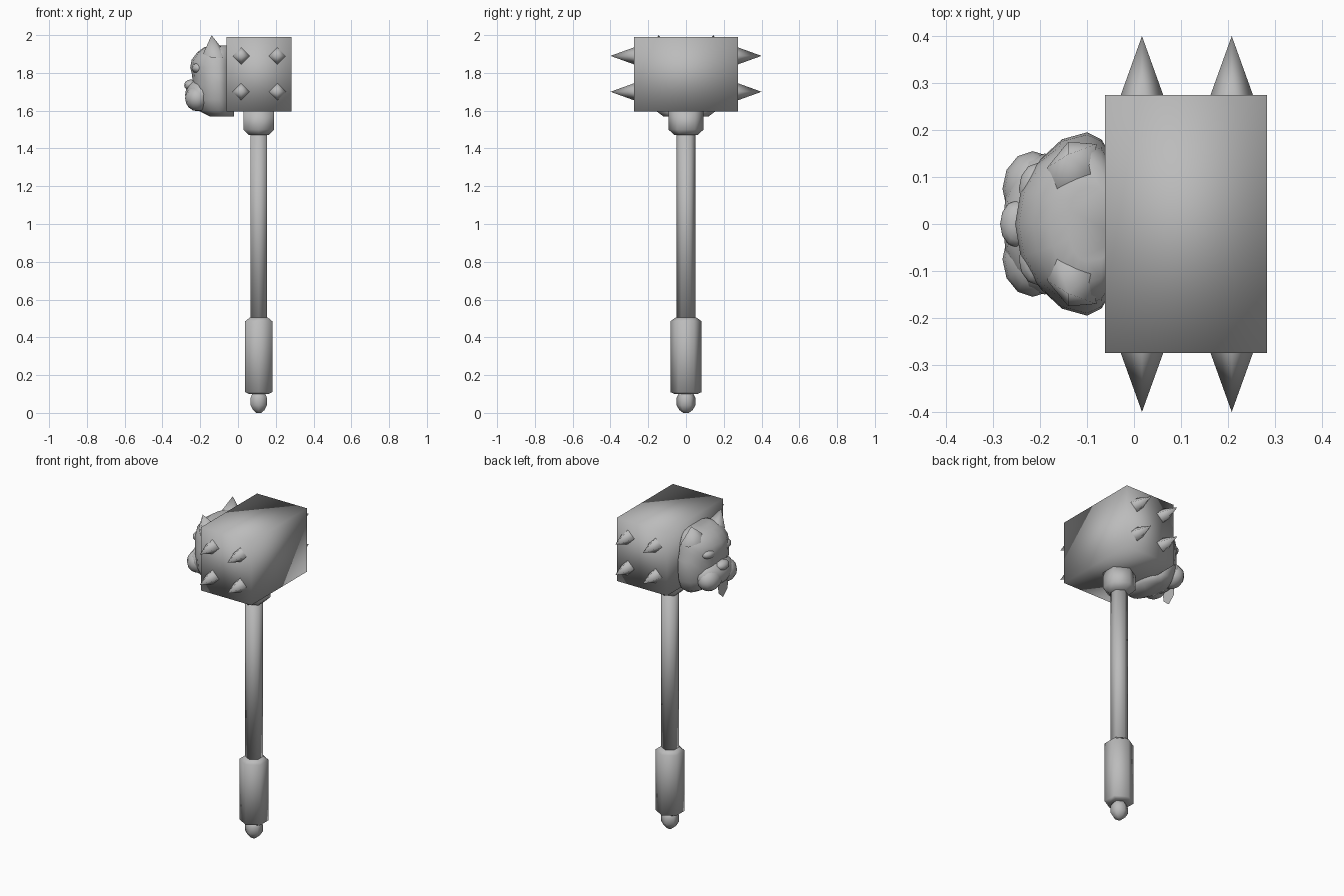
import bpy, bmesh, math
from mathutils import Vector

cube = bpy.data.objects.get("Cube")
if cube:
    bpy.data.objects.remove(cube, do_unlink=True)

grey = bpy.data.materials.new("plain_grey")
grey.use_nodes = True
GREY = (0.5, 0.5, 0.5, 1)
grey.diffuse_color = GREY
grey.node_tree.nodes["Principled BSDF"].inputs["Base Color"].default_value = GREY


def finish(name, bm, smooth=True):
    bmesh.ops.recalc_face_normals(bm, faces=bm.faces)
    mesh = bpy.data.meshes.new(name)
    bm.to_mesh(mesh)
    bm.free()
    mesh.materials.append(grey)
    for p in mesh.polygons:
        p.use_smooth = smooth
    obj = bpy.data.objects.new(name, mesh)
    bpy.context.collection.objects.link(obj)
    return obj


def loft(name, rings):
    """Skin a list of closed point rings and cap both ends."""
    bm = bmesh.new()
    loops = [[bm.verts.new(p) for p in ring] for ring in rings]
    n = len(loops[0])
    for a, b in zip(loops, loops[1:]):
        for i in range(n):
            j = (i + 1) % n
            bm.faces.new((a[i], a[j], b[j], b[i]))
    bm.faces.new(loops[0])
    bm.faces.new(loops[-1])
    return finish(name, bm)


def hex_post(name, profile, x=0.11):
    """Six-sided turned part from (radius, height) pairs."""
    loft(name, [[(x + r * math.cos(a), r * math.sin(a), z)
                 for a in (math.pi / 2 + k * math.pi / 3 for k in range(6))]
                for r, z in profile])


def ellipsoid(name, centre, radii, u=16, v=10):
    bm = bmesh.new()
    bmesh.ops.create_uvsphere(bm, u_segments=u, v_segments=v, radius=1)
    for vert in bm.verts:
        vert.co = Vector(c + r * q for c, r, q in zip(centre, radii, vert.co))
    return finish(name, bm)


# Handle
hex_post("pommel", [(0.015, 0), (0.035, 0.015), (0.05, 0.04), (0.05, 0.08), (0.035, 0.11)])
hex_post("grip", [(0.06, 0.1), (0.083, 0.11), (0.083, 0.485), (0.055, 0.505)])
hex_post("shaft", [(0.05, 0.5), (0.05, 1.5)])
hex_post("collar", [(0.06, 1.47), (0.093, 1.5), (0.093, 1.6)])

# Hammer block
bm = bmesh.new()
bmesh.ops.create_cube(bm, size=1)
for v in bm.verts:
    v.co = (0.111 + v.co.x * 0.345, v.co.y * 0.55, 1.793 + v.co.z * 0.394)
finish("hammer_block", bm)

# Four-sided spikes on both striking faces
for side, label in ((-1, "front"), (1, "back")):
    for x in (0.017, 0.208):
        for z in (1.7, 1.89):
            bm = bmesh.new()
            base = [bm.verts.new((x + dx, side * 0.275, z + dz))
                    for dx, dz in ((0.045, 0), (0, 0.045), (-0.045, 0), (0, -0.045))]
            tip = bm.verts.new((x, side * 0.4, z))
            for i in range(4):
                bm.faces.new((base[i], base[(i + 1) % 4], tip))
            finish(label + "_spike", bm)

# Animal head: rings of (height, front x, half width)
BACK = -0.1
levels = [(1.57, -0.15, 0.12), (1.6, -0.21, 0.16), (1.66, -0.235, 0.185),
          (1.74, -0.24, 0.195), (1.79, -0.243, 0.19), (1.83, -0.253, 0.178),
          (1.87, -0.245, 0.172), (1.91, -0.215, 0.155), (1.935, -0.18, 0.125),
          (1.945, -0.14, 0.08)]
rings = []
for z, front, w in levels:
    ring = []
    for k in range(16):
        a = k * math.tau / 16
        depth = BACK - front if math.cos(a) > 0 else 0.08
        ring.append((BACK - depth * math.cos(a), w * math.sin(a), z))
    rings.append(ring)
loft("animal_head", rings)

# Muzzle with drooping jowls and nose
ellipsoid("muzzle", (-0.19, 0, 1.685), (0.09, 0.15, 0.085))
ellipsoid("nose", (-0.25, 0, 1.735), (0.035, 0.05, 0.03), 12, 8)
for s, label in ((1, "back"), (-1, "front")):
    ellipsoid(label + "_jowl", (-0.215, s * 0.075, 1.665), (0.065, 0.08, 0.068), 12, 8)
    ellipsoid(label + "_brow", (-0.205, s * 0.075, 1.825), (0.04, 0.055, 0.03), 12, 8)
    # Pointed ear
    bm = bmesh.new()
    base = [bm.verts.new(p) for p in ((-0.185, s * 0.12, 1.9), (-0.165, s * 0.07, 1.93),
                                      (-0.085, s * 0.1, 1.93), (-0.08, s * 0.17, 1.88),
                                      (-0.14, s * 0.175, 1.88))]
    tip = bm.verts.new((-0.14, s * 0.148, 2))
    for i in range(5):
        bm.faces.new((base[i], base[(i + 1) % 5], tip))
    finish(label + "_ear", bm)

# Thin tongue hanging below the muzzle
bm = bmesh.new()
bm.faces.new([bm.verts.new((-0.255, y, z)) for y, z in
              ((-0.05, 1.63), (0.05, 1.63), (0.045, 1.575), (0, 1.535), (-0.045, 1.575))])
finish("tongue", bm)
